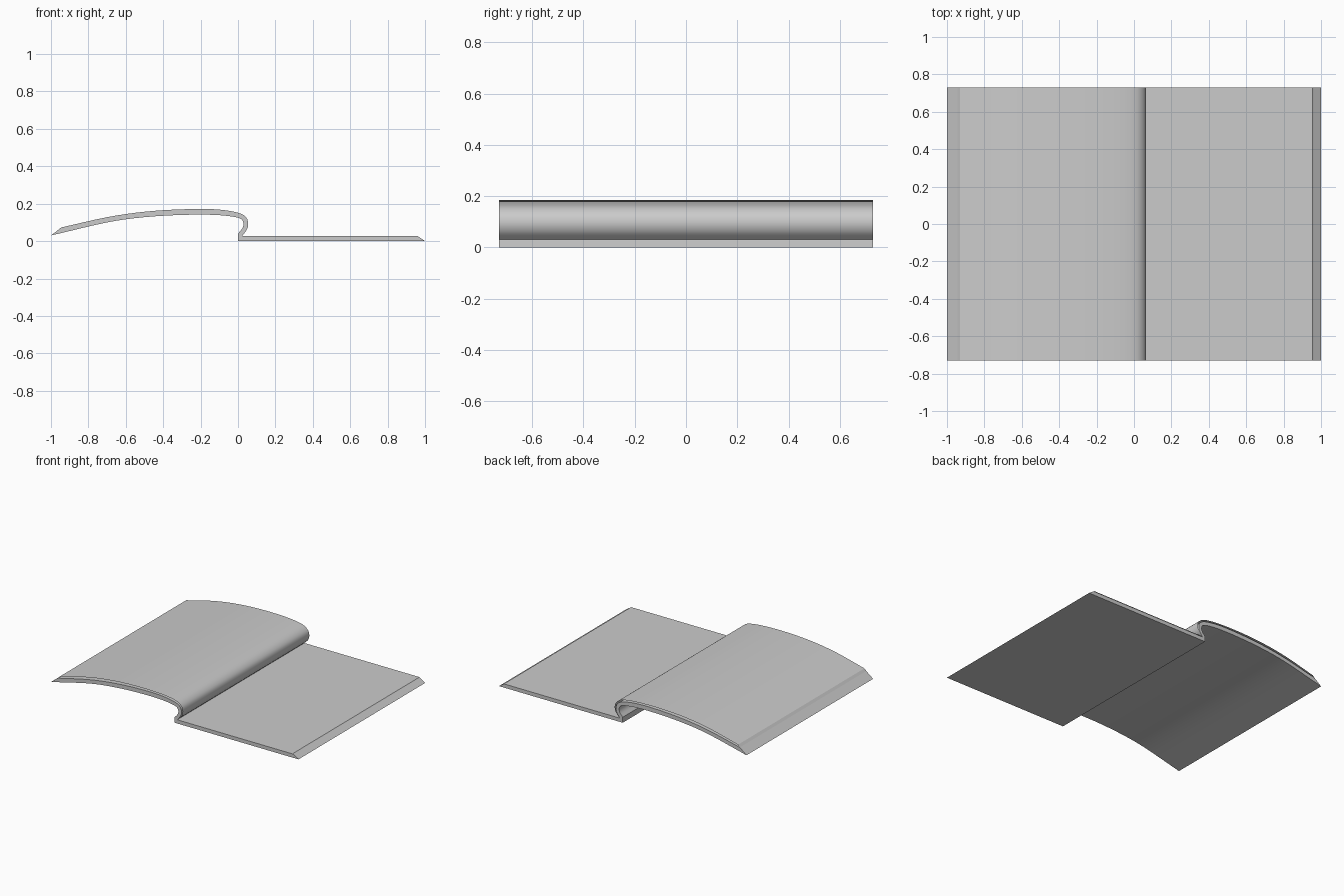
import bpy
import bmesh
import math
from mathutils import Vector

default = bpy.data.objects.get("Cube")
if default:
    bpy.data.objects.remove(default, do_unlink=True)

HALF_DEPTH = 0.73

grey = bpy.data.materials.new("light_grey")
grey.use_nodes = True
colour = (0.6, 0.6, 0.6, 1)
grey.diffuse_color = colour
grey.node_tree.nodes["Principled BSDF"].inputs["Base Color"].default_value = colour


def spline(points, steps=4):
    """Smooth curve through the (x, z) points."""
    pts = [Vector(p) for p in points]
    pts = [2 * pts[0] - pts[1]] + pts + [2 * pts[-1] - pts[-2]]
    out = []
    for a, b, c, d in zip(pts, pts[1:], pts[2:], pts[3:]):
        for i in range(steps):
            t = i / steps
            out.append(0.5 * (2 * b + (c - a) * t + (2 * a - 5 * b + 4 * c - d) * t**2
                              + (3 * b - a - 3 * c + d) * t**3))
    return out + [pts[-2]]


def extrude_profile(name, profile, closed):
    """Sweep an (x, z) profile along y, with end caps when closed."""
    bm = bmesh.new()
    front, back = [[bm.verts.new((p[0], y, p[1])) for p in profile]
                   for y in (-HALF_DEPTH, HALF_DEPTH)]
    n = len(profile)
    for i in range(n if closed else n - 1):
        j = (i + 1) % n
        bm.faces.new((front[i], front[j], back[j], back[i]))
    if closed:
        bm.faces.new(front)
        bm.faces.new(back)
        bmesh.ops.recalc_face_normals(bm, faces=bm.faces)
    mesh = bpy.data.meshes.new(name)
    bm.to_mesh(mesh)
    bm.free()
    mesh.materials.append(grey)
    obj = bpy.data.objects.new(name, mesh)
    bpy.context.collection.objects.link(obj)
    bpy.ops.object.select_all(action='DESELECT')
    obj.select_set(True)
    bpy.context.view_layer.objects.active = obj
    bpy.ops.object.shade_smooth_by_angle(angle=math.radians(23))


# Strip body: arched flap, hooked fold and flat base
underside = spline([(-1, 0.03), (-0.7, 0.1), (-0.5, 0.128), (-0.3, 0.14), (-0.12, 0.14),
                    (0, 0.125), (0.028, 0.1), (0.024, 0.07), (0, 0.04)])
base = [Vector(p) for p in [(0, 0), (1, 0), (0.96, 0.027)]]
upper = spline([(0.022, 0.027), (0.045, 0.058), (0.054, 0.085), (0.045, 0.125), (0, 0.152),
                (-0.12, 0.17), (-0.3, 0.17), (-0.5, 0.157), (-0.7, 0.128), (-0.945, 0.073)])
extrude_profile("strip_body", underside + base + upper, True)

# Thin outer skin just above the body
arch = spline([(-0.93, 0.088), (-0.7, 0.144), (-0.5, 0.173), (-0.3, 0.184), (-0.12, 0.181),
               (0, 0.166), (0.05, 0.138), (0.065, 0.1), (0.055, 0.062), (0.025, 0.031)])
skin = [Vector((-0.945, 0.073))] + arch + [Vector((0.955, 0.031)), Vector((0.96, 0.027))]
extrude_profile("outer_skin", skin, False)
